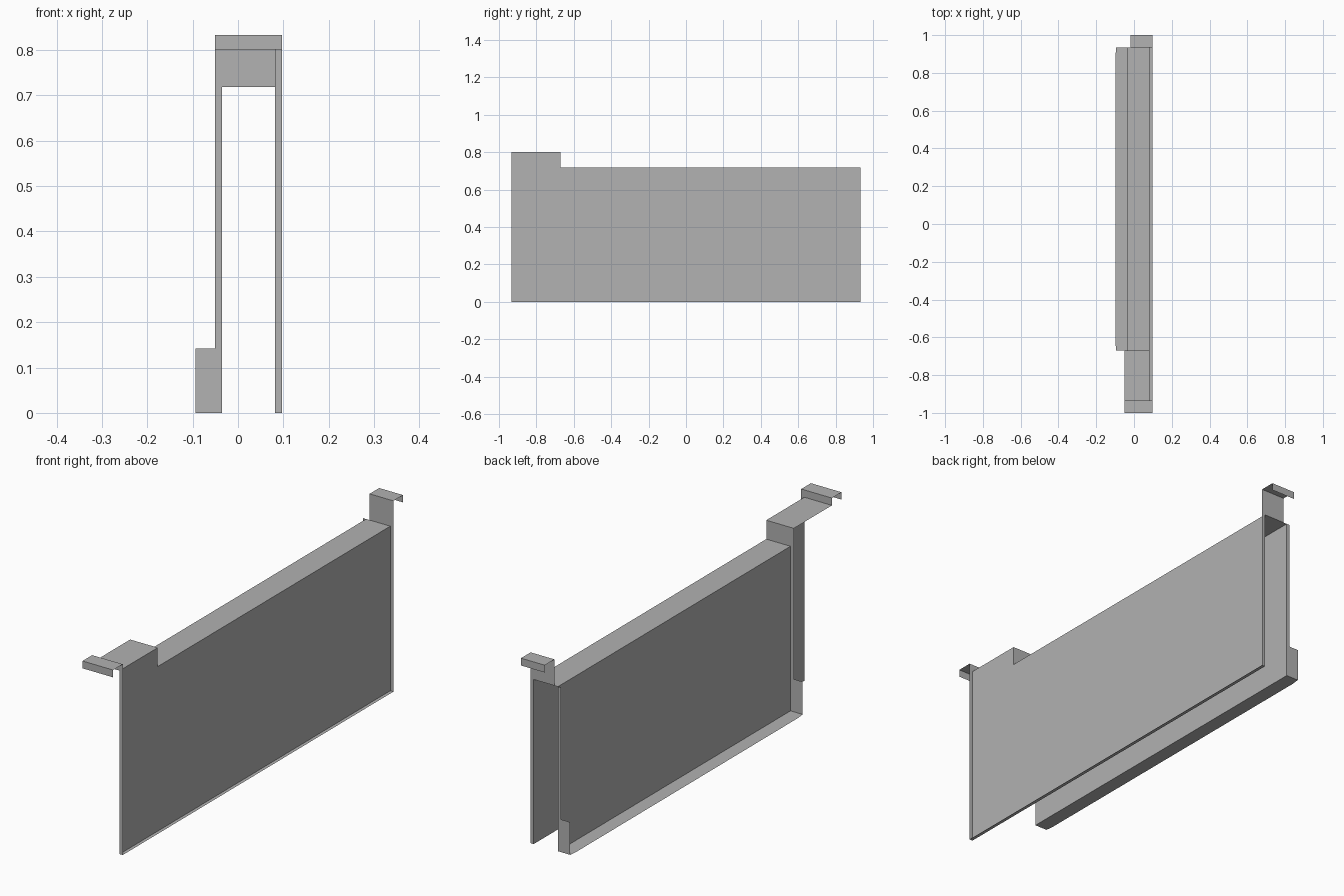
import bpy
import bmesh

cube = bpy.data.objects.get("Cube")
if cube:
    bpy.data.objects.remove(cube, do_unlink=True)

grey = bpy.data.materials.new("plain_grey")
grey.use_nodes = True
COLOUR = (0.445, 0.445, 0.445, 1)
grey.diffuse_color = COLOUR
grey.node_tree.nodes["Principled BSDF"].inputs["Base Color"].default_value = COLOUR

# Shared levels of the folded sheet panel
LEFT_OUT, LEFT_IN = 0.097, 0.082
RIGHT_IN, RIGHT_LIP, LEDGE = -0.035, -0.051, -0.098
FRONT, STEP, BACK, END = -0.9335, -0.671, 0.9335, 1.0
LEDGE_TOP, TOP, RAISED, TAB_TOP = 0.1425, 0.7185, 0.801, 0.833


def sheet(name, axis, level, outline):
    """Flat sheet across one axis; outline gives the other two coordinates."""
    bm = bmesh.new()
    verts = []
    for point in outline:
        co = list(point)
        co.insert("xyz".index(axis), level)
        verts.append(bm.verts.new(co))
    bm.faces.new(verts)
    mesh = bpy.data.meshes.new(name)
    bm.to_mesh(mesh)
    bm.free()
    mesh.materials.append(grey)
    obj = bpy.data.objects.new(name, mesh)
    bpy.context.collection.objects.link(obj)
    return obj


def rect(a0, a1, b0, b1):
    return [(a0, b0), (a1, b0), (a1, b1), (a0, b1)]


# Left wall, raised at its front end, with narrow flanges on three edges
sheet("left_wall", "x", LEFT_IN, [(FRONT, 0), (BACK, 0), (BACK, TOP),
                                  (STEP, TOP), (STEP, RAISED), (FRONT, RAISED)])
sheet("left_bottom_flange", "z", 0, rect(LEFT_IN, LEFT_OUT, FRONT, BACK))
sheet("left_front_flange", "y", FRONT, rect(LEFT_IN, LEFT_OUT, 0, RAISED))
sheet("left_back_flange", "y", BACK, rect(LEFT_IN, LEFT_OUT, 0, TOP))

# Right wall, with a ledge and stepped end flanges
sheet("right_wall", "x", RIGHT_IN, rect(STEP, BACK, 0, TOP))
taper, corner = 0.04, LEDGE + 0.004
sheet("ledge_floor", "z", 0, [(RIGHT_IN, STEP), (RIGHT_IN, BACK), (corner, BACK),
                              (LEDGE, BACK - taper), (LEDGE, STEP + taper), (corner, STEP)])
for name, y in (("right_front_flange", STEP), ("right_back_flange", BACK)):
    sheet(name, "y", y, [(RIGHT_IN, 0), (RIGHT_IN, TOP), (RIGHT_LIP, TOP),
                         (RIGHT_LIP, LEDGE_TOP), (corner, LEDGE_TOP), (corner, 0)])

# Top, with its raised front section
sheet("top_plate", "z", TOP, rect(RIGHT_IN, LEFT_IN, STEP, BACK))
sheet("top_step", "y", STEP, rect(RIGHT_LIP, LEFT_IN, TOP, RAISED))
sheet("raised_top_plate", "z", RAISED, rect(RIGHT_LIP, LEFT_IN, FRONT, STEP))

# Hooked hanging tabs, open underneath and at their sides
for name, x0, base, inner, outer in (("front_tab", RIGHT_LIP, RAISED, FRONT, -END),
                                     ("back_tab", -0.018, TOP, BACK, END)):
    sheet(name + "_upright", "y", inner, rect(x0, LEFT_OUT, base, TAB_TOP))
    sheet(name + "_top", "z", TAB_TOP,
          rect(x0, LEFT_OUT, min(inner, outer), max(inner, outer)))
    sheet(name + "_lip", "y", outer, rect(x0, LEFT_OUT, RAISED, TAB_TOP))
